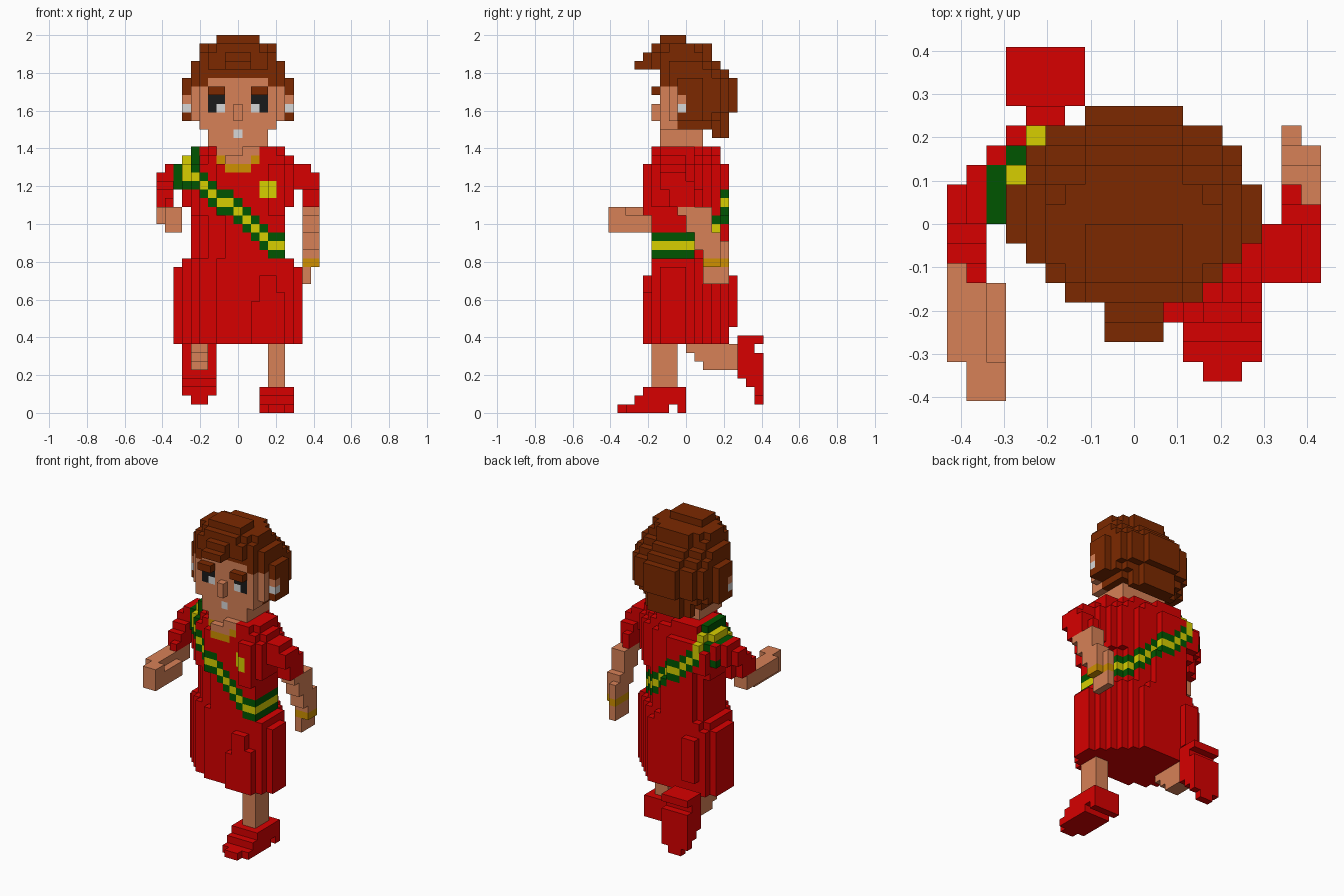
import bpy, bmesh, math
from mathutils import Vector

cube = bpy.data.objects.get("Cube")
if cube:
    bpy.data.objects.remove(cube, do_unlink=True)

U = 2 / 44   # edge of one block

COLOURS = {
    "red_cloth": (0.68, 0.0, 0.0), "skin": (0.68, 0.22, 0.095),
    "brown_hair": (0.2, 0.022, 0.0), "green_band": (0.0, 0.09, 0.0),
    "yellow_band": (0.68, 0.62, 0.0), "gold": (0.62, 0.28, 0.0),
    "black": (0.01, 0.01, 0.01), "pale_grey": (0.68, 0.68, 0.68),
}
MATS = {}
for name, rgb in COLOURS.items():
    m = bpy.data.materials.new(name)
    m.use_nodes = True
    m.diffuse_color = (*rgb, 1)
    m.node_tree.nodes["Principled BSDF"].inputs["Base Color"].default_value = (*rgb, 1)
    MATS[name] = m

parts = {}    # part name -> {cell: colour}
filled = set()


def put(part, cells, colour):
    """Add free cells to a part; colour is a name or a rule of (i, j, k)."""
    d = parts.setdefault(part, {})
    for c in cells:
        if c not in filled:
            filled.add(c)
            d[c] = colour(*c) if callable(colour) else colour


def box(i, j, k):
    """Cells in inclusive index ranges."""
    return [(a, b, c) for a in range(i[0], i[1] + 1)
            for b in range(j[0], j[1] + 1) for c in range(k[0], k[1] + 1)]


def oval(k, w, depth, mid=0.0, twist=0.0):
    """One layer of an oval, sheared so that one side sits further forward."""
    return [(i, j, k) for i in range(-9, 10) for j in range(-9, 9)
            if (i / w) ** 2 + ((j + 0.5 - mid - twist * i) / depth) ** 2 < 1]


# Head: neck, jaw, face and features
def face_colour(i, j, k):
    a = abs(i)
    if j == -3 and a in (2, 3) and k in (35, 36):
        return "pale_grey" if (a, k) == (2, 35) else "black"
    if (i, j, k) == (0, -3, 32):
        return "pale_grey"
    return "skin"


put("head", box((-3, 3), (-3, 1), (31, 32)), face_colour)
put("head", box((-4, 4), (-3, -2), (33, 37)), face_colour)
put("head", box((-5, 5), (-2, -2), (34, 37)), "skin")
put("head", box((-3, 3), (-3, -3), (38, 38)), "skin")
put("nose", box((0, 0), (-4, -4), (34, 35)), "skin")
for side, sx in (("left", 1), ("right", -1)):
    x = sorted((2 * sx, 3 * sx))
    put(side + "_eyebrow", box(x, (-4, -4), (37, 37)), "brown_hair")
    put(side + "_ear", box((6 * sx, 6 * sx), (-1, -1), (36, 36)), "skin")
    put(side + "_earring", box((6 * sx, 6 * sx), (-1, -1), (35, 35)), "pale_grey")
    put("hair", box((6 * sx, 6 * sx), (-1, -1), (34, 38)), "brown_hair")

# Hair: stacked ovals (layer, half width, front, back, first row kept)
HAIR = [(43, 2.9, -3, 0, -9), (42, 4.7, -4, 3, -9), (41, 4.9, -4, 3, -9),
        (40, 5.9, -4, 4, -9), (39, 5.9, -4, 5, -3), (38, 6.25, -4, 6, -3),
        (37, 6.25, -4, 6, -1), (36, 6.25, -4, 6, -1), (35, 6.25, -4, 6, -1),
        (34, 6.25, -4, 5, -1), (33, 4.9, -4, 5, -1), (32, 4.9, -4, 5, 3)]
for k, w, y0, y1, first in HAIR:
    put("hair", [c for c in oval(k, w, (y1 - y0) / 2, (y0 + y1) / 2) if c[1] >= first],
        "brown_hair")
put("hair", box((-3, 3), (-4, -4), (40, 41)), "brown_hair")
put("hair_tuft", box((-1, 1), (-6, -5), (40, 40)) + box((-1, 1), (-5, -5), (41, 41)),
    "brown_hair")


# Torso: twisted ovals with a diagonal sash, collar, neckline and badge
def torso_colour(i, j, k):
    a = abs(i)
    if j < 0 and k >= 28 and a <= 2:        # neckline and necklace
        if k == 30 or (k == 29 and a < 2):
            return "skin"
        if k == 29 or a < 2:
            return "gold"
    if i <= -5 and k >= 27:                 # sash crossing the shoulder
        strip = i - (j >= 3)
        if strip == -6 or (strip == -5 and k == 27):
            return "yellow_band"
        return "green_band" if strip in (-5, -7) else "red_cloth"
    lowest = 20 if j > 0 else 19
    step = abs(k - min(27, max(lowest, 23 - i - (i < -1))))
    if step <= 1:
        return "green_band" if step else "yellow_band"
    if i in (3, 4) and k in (25, 26) and j < -2:
        return "yellow_band"
    return "red_cloth"


TWIST = -0.27
for k in range(18, 31):
    w, depth, mid, reach = 6.9, 4.4, 0, 6 if k > 23 else 5
    if k < 23:
        w, depth, mid = 6.1, 4.3, 0.25
    elif k == 29:
        w, depth = 6.8, 3.9
    elif k == 30:
        w, depth, reach = 6.0, 3.4, 5
    put("torso", [c for c in oval(k, w, depth, mid, TWIST)
                  if abs(c[0]) <= reach and c[1] >= -4], torso_colour)
put("torso", box((4, 5), (-5, -4), (23, 28)), torso_colour)
put("torso", box((-5, -5), (4, 4), (25, 28)), torso_colour)

# Skirt, with folds where the thighs push out front and back
for k in range(8, 18):
    w, depth = (6.9, 4.7) if k == 17 else (7.5, 4.9)
    put("skirt", [c for c in oval(k, w, depth, 0.3, -0.25)
                  if -4 <= c[1] <= 4 and c[0] + c[1] <= 6], "red_cloth")
put("skirt", box((2, 2), (-5, -5), (8, 12)) + box((3, 4), (-5, -5), (8, 15))
    + box((5, 5), (-5, -5), (8, 13)) + box((-5, -4), (5, 5), (10, 15)), "red_cloth")

# Right arm: sleeve slanting forward, bent forearm
put("right_sleeve", box((-7, -7), (0, 3), (26, 28)), torso_colour)
put("right_sleeve", box((-8, -8), (0, 2), (28, 28)) + box((-6, -6), (4, 4), (25, 27)),
    "red_cloth")
for n, k in enumerate((27, 26, 25, 24)):
    put("right_sleeve", box((-9, -9), (max(-n, -2), 1 - n // 2), (k, k)), "red_cloth")
    put("right_sleeve", box((-8, -8), (-n, 2 - n // 2), (k, k)), "red_cloth")
put("right_forearm", box((-9, -9), (-7, -1), (22, 23)), "skin")
put("right_forearm", box((-8, -8), (-9, -4), (21, 23)), "skin")
put("right_forearm", box((-8, -8), (-3, -1), (22, 23)), "skin")
put("right_hand", box((-7, -7), (-9, -8), (21, 23)) + box((-7, -7), (-7, -4), (21, 22)),
    "skin")

# Left arm: sleeve, forearm stepping back, bracelet and hand
put("left_sleeve", box((6, 8), (-3, -1), (26, 28)), "red_cloth")
for k, j0, j1 in ((27, -3, -1), (26, -3, 0), (25, -2, 0), (24, -2, 0)):
    put("left_sleeve", box((8, 9), (j0, j1), (k, k)), "red_cloth")
put("left_sleeve", box((8, 8), (1, 1), (24, 25)), "red_cloth")
for k, j0, j1 in ((23, -1, 2), (22, 0, 2), (21, 0, 2), (20, 1, 3), (19, 1, 4), (18, 2, 4)):
    put("left_forearm", box((8, 8), (j0, j1), (k, k)), "skin")
    put("left_forearm", box((9, 9), (j0, min(j1, 3)), (k, k)), "skin")
put("bracelet", box((8, 8), (2, 4), (17, 17)) + box((9, 9), (2, 3), (17, 17)), "gold")
put("left_hand", box((8, 8), (2, 4), (15, 16)), "skin")

# Legs
put("left_leg", box((4, 5), (-4, -2), (3, 7)), "skin")
for k, j0 in ((7, 0), (6, 1), (5, 2)):
    put("right_leg", box((-5, -4), (j0, 5), (k, k)), "skin")

# Shoes: one shape, flat on the ground at the front and toe-down at the back
shoe = (box((4, 5), (-8, -8), (0, 0)) + box((3, 6), (-7, -3), (0, 0))
        + box((3, 6), (-1, -1), (0, 0)) + box((3, 6), (-6, -1), (1, 1))
        + box((3, 6), (-5, -1), (2, 2)))
put("left_shoe", shoe, "red_cloth")
put("right_shoe", [(-i, 8 - k, j + 9) for i, j, k in shoe], "red_cloth")

# Turn the cells into meshes, keeping only the outer faces
AXES = [Vector(a) * s for a in ((1, 0, 0), (0, 1, 0), (0, 0, 1)) for s in (1, -1)]
ORIGIN = Vector((0, 0.5, 0.5))
for name, cells in parts.items():
    bm = bmesh.new()
    used = sorted(set(cells.values()))
    verts = {}
    for cell, colour in cells.items():
        for n in AXES:
            if tuple(int(c + d) for c, d in zip(cell, n)) in filled:
                continue
            u = Vector((n.y, n.z, n.x))
            v = n.cross(u)
            corners = []
            for a, b in ((-1, -1), (1, -1), (1, 1), (-1, 1)):
                p = Vector(cell) + ORIGIN + (n + u * a + v * b) / 2
                key = tuple(round(c * 2) for c in p)
                if key not in verts:
                    verts[key] = bm.verts.new(p * U)
                corners.append(verts[key])
            bm.faces.new(corners).material_index = used.index(colour)
    mesh = bpy.data.meshes.new(name)
    bm.to_mesh(mesh)
    bm.free()
    for colour in used:
        mesh.materials.append(MATS[colour])
    bpy.context.collection.objects.link(bpy.data.objects.new(name, mesh))
